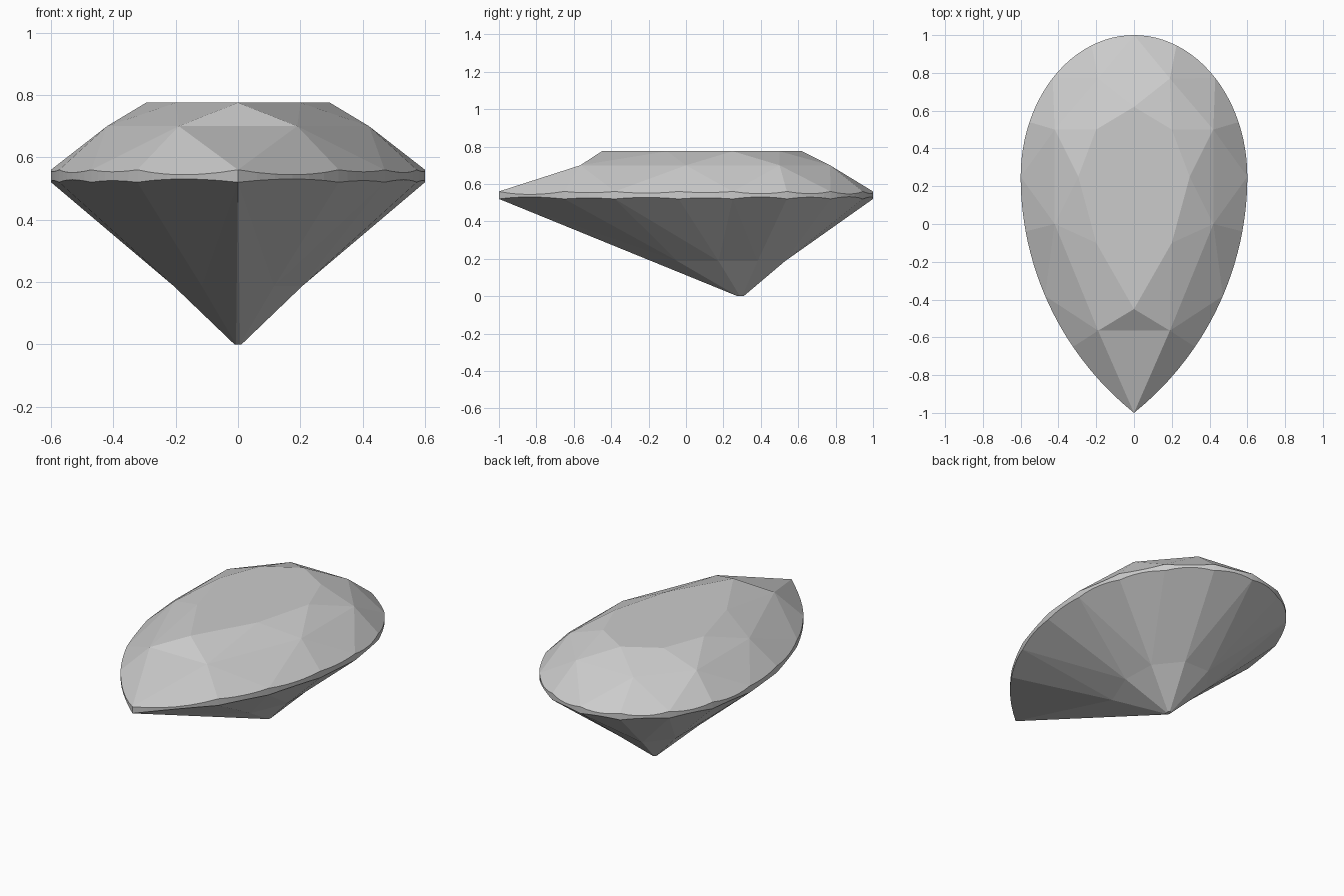
import bpy, bmesh
from math import sin, cos, radians
from mathutils import Vector
from mathutils.geometry import normal

if "Cube" in bpy.data.objects:
    bpy.data.objects.remove(bpy.data.objects["Cube"])

R = 1.602                  # radius of the side arcs that run to the tip
GTOP, GBOT, STAR_Z, TABLE_Z = 0.56, 0.52, 0.70, 0.775
STEPS = 6                  # outline segments between facet nodes

# Outline angles of the nodes from tip to round end (even = main, odd = half)
ANGLES = [-51.29, -34.2, -23.2, -10.4, 0, 22.7, 44.2, 68, 90]
# Table corners (mains) and star points (halves) on the right side
TABLE = [(0, -0.45), (0.2, -0.1), (0.295, 0.25), (0.2, 0.5), (0, 0.62)]
STARS = [(0.19, -0.565), (0.42, 0), (0.42, 0.5), (0.19, 0.77)]


def outline(s, z):
    """Pear outline at node coordinate s (0..16), mirrored past 8."""
    s %= 16
    side = 1 if s <= 8 else -1
    s = s if s <= 8 else 16 - s
    i = min(int(s), 7)
    a = radians(ANGLES[i] + (ANGLES[i + 1] - ANGLES[i]) * (s - i))
    if a >= 0:
        x, y = 0.6 * cos(a), 0.25 + 0.75 * sin(a)
    else:
        x, y = 0.6 - R + R * cos(a), 0.25 + R * sin(a)
    return Vector((side * max(x, 0), y, z))


def mirrored(right, left, z):
    return [Vector((x, y, z)) for x, y in right] + [Vector((-x, y, z)) for x, y in left]


table = mirrored(TABLE, TABLE[3:0:-1], TABLE_Z)
stars = mirrored(STARS, STARS[::-1], STAR_Z)
tip = Vector((0, 0.295, 0))
halves = [outline(2 * k + 1, GBOT) for k in range(8)]
lower = [tip.lerp(g, 0.36) for g in halves]
culet = [Vector((*tip.lerp(g, 0.02).xy, 0)) for g in halves]

bm = bmesh.new()


def face(*pts):
    bm.faces.new([bm.verts.new(p) for p in pts])


def arc(i, apex, z):
    """Girdle edge from node i to i+1, lying in the plane of its half facet."""
    a, b = outline(i, z), outline(i + 1, z)
    n = normal(apex, a, b)
    pts = [outline(i + j / STEPS, z) for j in range(STEPS + 1)]
    for p in pts[1:-1]:
        p.z = a.z - (n.x * (p.x - a.x) + n.y * (p.y - a.y)) / n.z
    return pts


# Half facets above and below, with the scalloped girdle between
for i in range(16):
    k = i // 2
    top, bot = arc(i, stars[k], GTOP), arc(i, lower[k], GBOT)
    face(stars[k], *top)
    face(lower[k], *bot)
    for j in range(STEPS):
        face(bot[j], bot[j + 1], top[j + 1], top[j])

# Table, star and main facets, pavilion mains and culet
face(*table)
face(*culet)
for k in range(8):
    p = k - 1
    face(stars[k], table[k], table[(k + 1) % 8])
    face(table[k], stars[p], stars[k])
    face(stars[p], stars[k], outline(2 * k, GTOP))
    g = outline(2 * k, GBOT)
    if k == 0:             # pointed end folds along its keel
        face(culet[p], culet[k], g)
        face(culet[p], lower[p], g)
        face(culet[k], lower[k], g)
    else:
        face(culet[p], culet[k], lower[k], lower[p])
        face(lower[p], lower[k], g)

bmesh.ops.remove_doubles(bm, verts=bm.verts, dist=0.0005)
bmesh.ops.recalc_face_normals(bm, faces=bm.faces)
mesh = bpy.data.meshes.new("pear_cut_gem")
bm.to_mesh(mesh)
bm.free()
gem = bpy.data.objects.new("pear_cut_gem", mesh)
bpy.context.collection.objects.link(gem)
